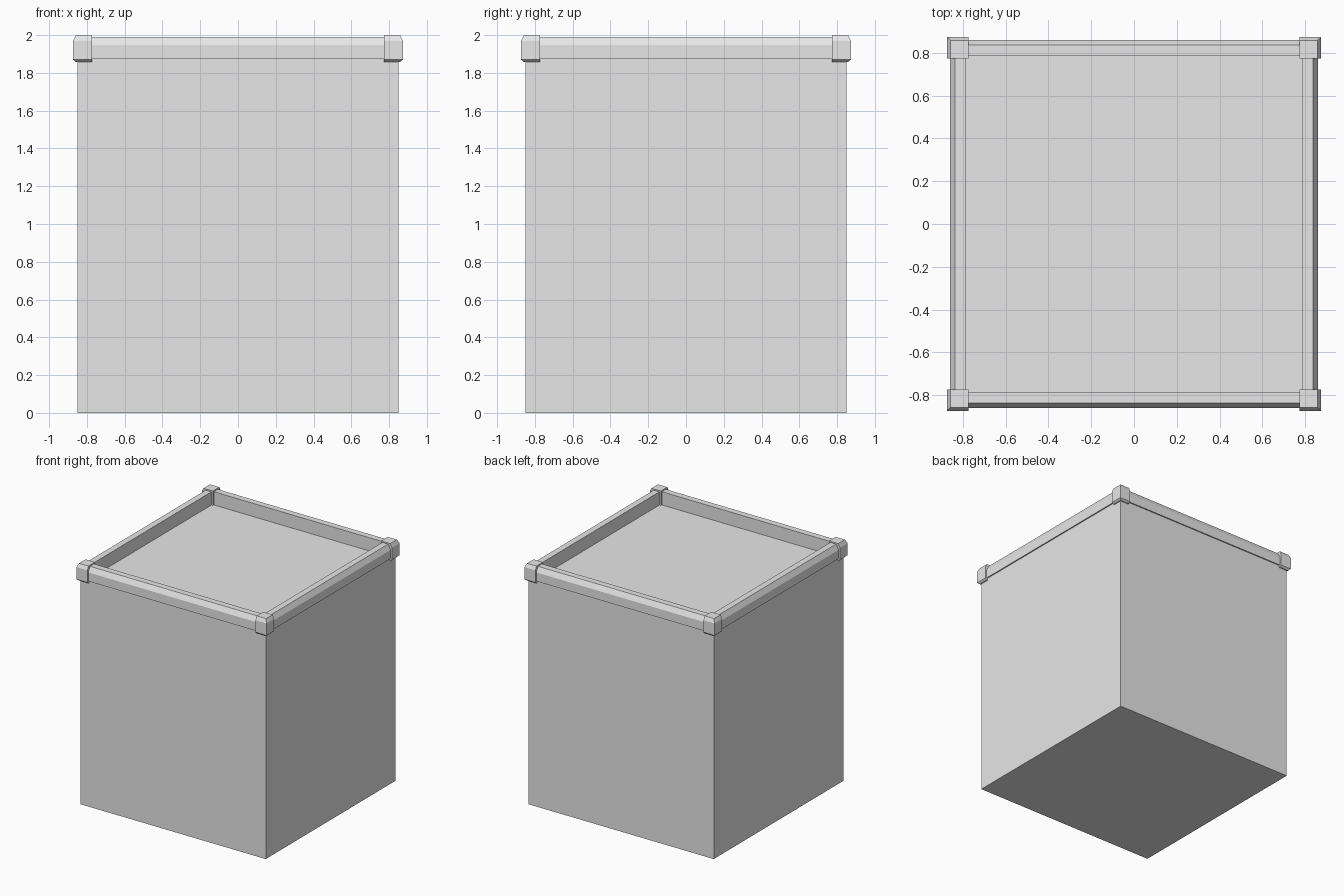
import bpy
from math import pi
from mathutils import Matrix

cube = bpy.data.objects.get("Cube")
if cube:
    bpy.data.objects.remove(cube, do_unlink=True)

grey = bpy.data.materials.new("light_grey")
grey.use_nodes = True
colour = (0.8, 0.8, 0.8, 1)
grey.diffuse_color = colour
grey.node_tree.nodes["Principled BSDF"].inputs["Base Color"].default_value = colour


def loft(name, rings, turn=0):
    """Join equal rings of points into a closed solid, turned about z."""
    n = len(rings[0])
    verts = [p for ring in rings for p in ring]
    faces = [tuple(reversed(range(n))), tuple(range(len(verts) - n, len(verts)))]
    for r in range(len(rings) - 1):
        for i in range(n):
            j = (i + 1) % n
            faces.append((r * n + i, r * n + j, (r + 1) * n + j, (r + 1) * n + i))
    mesh = bpy.data.meshes.new(name)
    mesh.from_pydata(verts, [], faces)
    mesh.transform(Matrix.Rotation(turn, 4, "Z"))
    mesh.materials.append(grey)
    obj = bpy.data.objects.new(name, mesh)
    bpy.context.collection.objects.link(obj)
    return obj


def square(low, high, z):
    return [(low, low, z), (high, low, z), (high, high, z), (low, high, z)]


# Solid block with a flat top
HALF, TOP = 0.85, 1.88
loft("block", [square(-HALF, HALF, 0), square(-HALF, HALF, TOP)])

# Raised rail section (distance out, height), sloped on its outer top edge
rail = [(0.785, TOP - 0.005), (0.86, TOP - 0.005), (0.86, 1.948),
        (0.837, 1.99), (0.785, 1.99)]

# Corner cap levels (outer reach, height)
INNER = 0.772
cap = [(0.858, 1.857), (0.873, 1.87), (0.873, 1.97), (0.858, 2.0)]

for k, (side, corner) in enumerate([("left", "back_left"), ("back", "back_right"),
                                    ("right", "front_right"), ("front", "front_left")]):
    turn = k * pi / 2
    loft(side + "_rail", [[(x, y, z) for x, z in rail] for y in (0.8, -0.8)], turn)
    loft(corner + "_cap", [square(INNER, reach, z) for reach, z in cap], turn)
